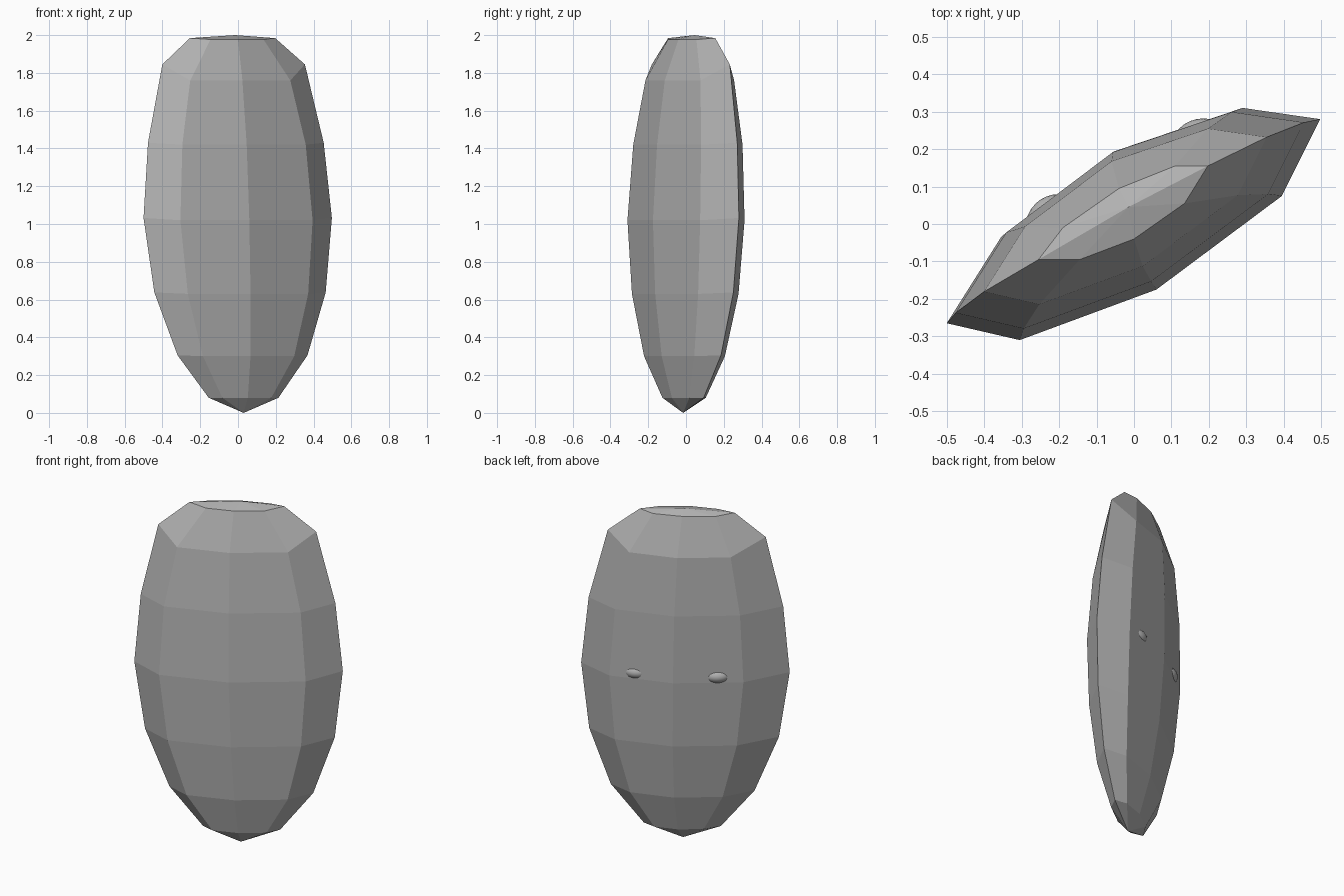
import bpy, bmesh
from mathutils import Vector

if "Cube" in bpy.data.objects:
    bpy.data.objects.remove(bpy.data.objects["Cube"])

grey = bpy.data.materials.new("plain grey")
grey.diffuse_color = (0.45, 0.45, 0.45, 1)
grey.use_nodes = True
grey.node_tree.nodes["Principled BSDF"].inputs["Base Color"].default_value = grey.diffuse_color

# Widest cross-section: flat, turned octagon (plan view, anticlockwise)
outline = [(0.497, 0.28), (0.29, 0.31), (-0.05, 0.195), (-0.355, -0.035),
           (-0.50, -0.265), (-0.305, -0.31), (0.06, -0.175), (0.395, 0.075)]
crown = [(0.197, 0.155), (0.11, 0.155), (-0.04, 0.095), (-0.19, -0.01),
         (-0.255, -0.095), (-0.145, -0.095), (0.0, -0.04), (0.135, 0.055)]

# Rings: height, scale, shift x, shift y, lift of the two narrow end corners
levels = [(0.08, 0.37, 0.03, -0.01, 0.0), (0.30, 0.69, 0.025, -0.008, 0.005),
          (0.63, 0.91, 0.012, -0.004, 0.008), (1.02, 1.0, 0.0, 0.0, 0.012),
          (1.42, 0.933, -0.01, 0.01, 0.01), (1.76, 0.757, -0.022, 0.02, 0.085)]

# Body shell
bm = bmesh.new()
rings = []
for z, s, dx, dy, lift in levels:
    rings.append([bm.verts.new((x * s + dx, y * s + dy, z + (lift if i % 4 == 0 else 0)))
                  for i, (x, y) in enumerate(outline)])
rings.append([bm.verts.new((x, y, 1.984 if i % 4 == 0 else 1.977))
              for i, (x, y) in enumerate(crown)])
bottom = bm.verts.new((0.03, -0.015, 0))
top = bm.verts.new((-0.015, 0.045, 2.0))
for i in range(8):
    j = (i + 1) % 8
    for a, b in zip(rings, rings[1:]):
        bm.faces.new((a[i], a[j], b[j], b[i]))
    bm.faces.new((bottom, rings[0][j], rings[0][i]))
    bm.faces.new((top, rings[-1][i], rings[-1][j]))
bmesh.ops.recalc_face_normals(bm, faces=bm.faces)
mesh = bpy.data.meshes.new("body")
bm.to_mesh(mesh)
bm.free()
mesh.materials.append(grey)
bpy.context.collection.objects.link(bpy.data.objects.new("body", mesh))

# Two small smooth bumps half sunk into the back
for name, pos in (("back_bump_left", (-0.20, -0.01, 1.05)),
                  ("back_bump_right", (0.185, 0.192, 1.05))):
    bpy.ops.mesh.primitive_uv_sphere_add(segments=32, ring_count=16, radius=1, location=pos)
    bump = bpy.context.object
    bump.name = name
    bump.scale = (0.09, 0.09, 0.055)
    bump.data.materials.append(grey)
    bpy.ops.object.shade_smooth()
